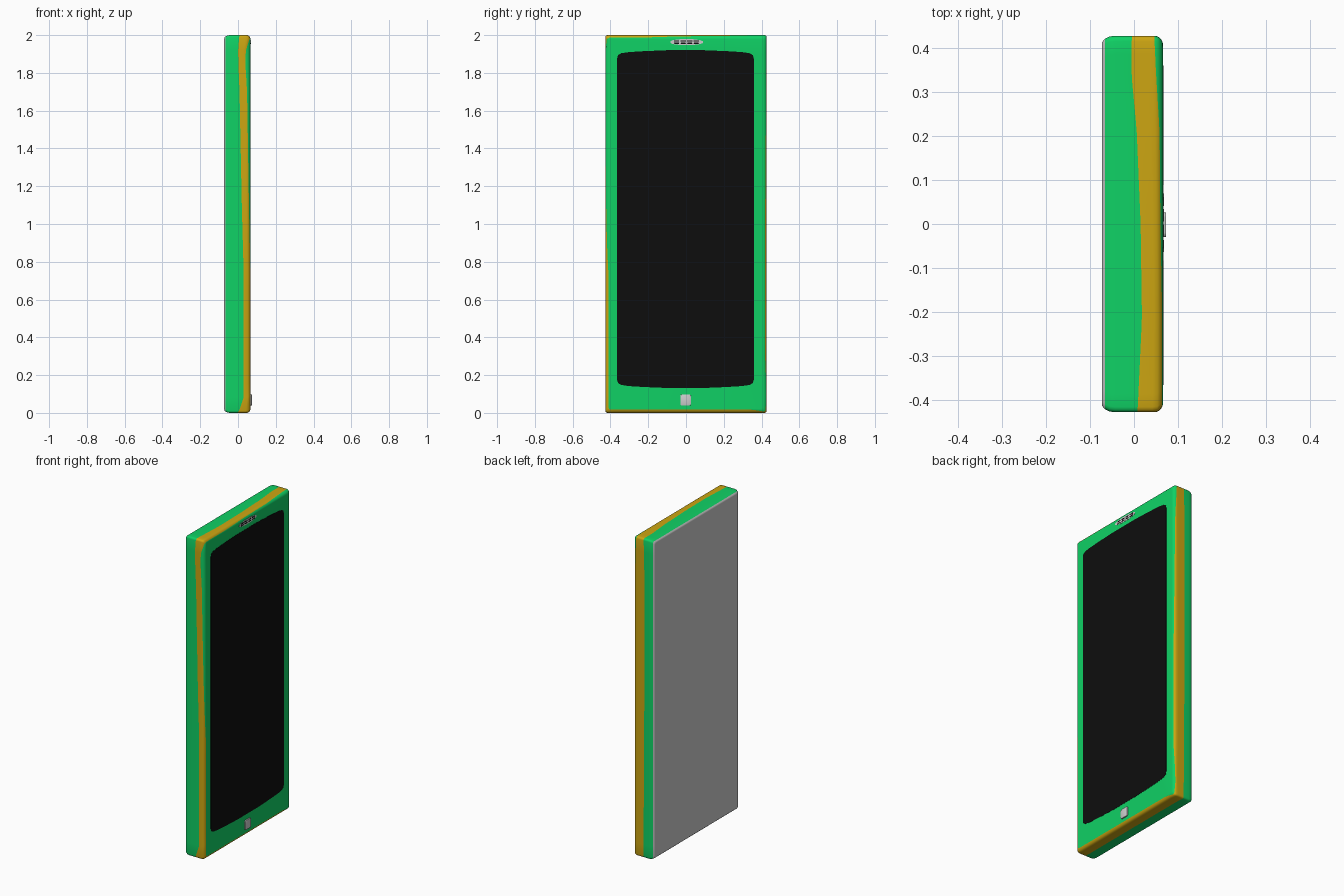
import bpy, bmesh, math

if "Cube" in bpy.data.objects:
    bpy.data.objects.remove(bpy.data.objects["Cube"])

HY, H = 0.427, 2.0           # half width, height
XB, XF = -0.066, 0.066       # back and front of the shell


def mat(name, c):
    m = bpy.data.materials.new(name)
    m.diffuse_color = (*c, 1)
    m.use_nodes = True
    m.node_tree.nodes["Principled BSDF"].inputs["Base Color"].default_value = m.diffuse_color
    return m


GREEN = mat("green", (0.005, 0.64, 0.13))
GOLD = mat("gold", (0.61, 0.38, 0.006))
BLACK = mat("black", (0.004, 0.004, 0.004))
GREY = mat("light_grey", (0.6, 0.6, 0.6))


def finish(bm, name, mats):
    bmesh.ops.recalc_face_normals(bm, faces=bm.faces)
    me = bpy.data.meshes.new(name)
    bm.to_mesh(me)
    bm.free()
    for m in mats:
        me.materials.append(m)
    ob = bpy.data.objects.new(name, me)
    bpy.context.collection.objects.link(ob)
    bpy.context.view_layer.objects.active = ob
    ob.select_set(True)
    bpy.ops.object.shade_smooth_by_angle(angle=math.radians(35))
    ob.select_set(False)
    return ob


# wavy gold band: (perimeter position, x start, x end)
# 0-1 front side upward, 1-2 top, 2-3 rear side downward, 3-4 bottom
BAND = [(0, 0, .0655), (.03, .03, .0655), (.37, .03, .0655), (.55, .02, .058),
        (.85, .008, .048), (.95, 0, .036), (.98, .002, .055), (1, .008, .064),
        (1.25, .018, .064), (1.5, .015, .060), (1.75, .006, .058),
        (1.9, -.006, .05), (2, -.005, .046), (2.1, -.01, .056),
        (2.5, -.01, .062), (2.85, -.006, .062), (2.95, -.004, .054),
        (3, -.004, .06), (3.06, 0, .0655), (4, 0, .0655)]


def band(s):
    for (a, l0, h0), (b, l1, h1) in zip(BAND, BAND[1:]):
        if s <= b:
            t = (s - a) / (b - a)
            return l0 + (l1 - l0) * t, h0 + (h1 - h0) * t
    return BAND[-1][1:]


def perimeter(n=28, r=0.012):
    """Outline points (s, y, z) of the case with small round corners."""
    pts = []
    corners = [(-HY, 0), (-HY, H), (HY, H), (HY, 0), (-HY, 0)]
    for k in range(4):
        (y0, z0), (y1, z1) = corners[k], corners[k + 1]
        ln = abs(y1 - y0) + abs(z1 - z0)
        for i in range(n + 1):
            d = r + (ln - 2 * r) * i / n
            t = d / ln
            pts.append((k + t, y0 + (y1 - y0) * t, z0 + (z1 - z0) * t))
        uy, uz = (y1 - y0) / ln, (z1 - z0) / ln
        cy, cz = y1 - uy * r + uz * r, z1 - uz * r - uy * r
        for a in (30, 60):
            c, q = math.cos(math.radians(a)), math.sin(math.radians(a))
            pts.append((k + 1, cy + r * (uy * q - uz * c), cz + r * (uz * q + uy * c)))
    return pts


def inset(x):
    if x > .046:
        return .022 * (1 - math.sqrt(max(0, 1 - ((x - .046) / .02) ** 2)))
    if x < -.043:
        return .022 * (1 - math.sqrt(max(0, 1 - ((x + .043) / .032) ** 2)))
    return 0


def place(bm, x, y, z, d):
    return bm.verts.new((x, y * (HY - d) / HY, 1 + (z - 1) * (1 - d)))


def skin(bm, cols, colour):
    for i, a in enumerate(cols):
        b = cols[(i + 1) % len(cols)]
        for j in range(len(a) - 1):
            f = bm.faces.new((a[j], b[j], b[j + 1], a[j + 1]))
            f.material_index = colour(j)


# case shell with the gold band as its own faces
OUT = perimeter()
bm = bmesh.new()
cols = []
for s, y, z in OUT:
    lo, hi = band(s)
    xs = [XB, -.055, -.043, lo]
    xs += [lo + (hi - lo) * f for f in (.6, .8, .92, 1)]
    xs += [hi + (XF - hi) * f for f in (.4, .75, .93, 1)]
    cols.append([place(bm, x, y, z, inset(x)) for x in xs])
skin(bm, cols, lambda j: 1 if 3 <= j < 7 else 0)
bm.faces.new([c[-1] for c in cols])
finish(bm, "case", [GREEN, GOLD])

# back panel
bm = bmesh.new()
cols = [[place(bm, x, y, z, d) for x, d in
         ((XB, inset(XB)), (-.070, .011), (-.0725, .015), (-.073, .02))] for s, y, z in OUT]
skin(bm, cols, lambda j: 0)
bm.faces.new([c[-1] for c in cols])
finish(bm, "back_panel", [GREY])


def plate(name, outline, x0, x1, m, bevel=0):
    """Extrude a (y, z) outline along x."""
    bm = bmesh.new()
    f = bm.faces.new([bm.verts.new((x0, y, z)) for y, z in outline])
    ext = bmesh.ops.extrude_face_region(bm, geom=[f])
    top = [v for v in ext["geom"] if isinstance(v, bmesh.types.BMVert)]
    bmesh.ops.translate(bm, verts=top, vec=(x1 - x0, 0, 0))
    if bevel:
        es = [e for e in bm.edges if any(v.co.x > (x0 + x1) / 2 for v in e.verts)]
        bmesh.ops.bevel(bm, geom=es, offset=bevel, segments=2, affect='EDGES', profile=.5)
    return finish(bm, name, [m])


def mirrored(quarter, cy, cz):
    """Full outline from one quarter, listed from the right side to the top."""
    q = quarter
    pts = q + [(-y, z) for y, z in q[::-1]]
    pts += [(-y, -z) for y, z in q] + [(y, -z) for y, z in q[::-1]]
    return [(cy + y, cz + z) for y, z in pts]


# screen with softly bowed ends
plate("screen", mirrored([(.362, .85), (.357, .868), (.34, .878), (.30, .884),
                          (.22, .889), (.10, .894)], -.003, 1.026), XF - .001, XF + .001, BLACK)

# earpiece with dark slots
plate("earpiece", mirrored([(.086, .005), (.07, .011), (.03, .016)], .003, 1.963),
      XF - .001, XF + .001, GREY)
for i, (cy, w) in enumerate([(-.05, .014), (-.015, .014), (.02, .014), (.055, .014)]):
    for dz in (-.006, .006):
        plate(f"earpiece_slot_{i}", mirrored([(w, .002), (w - .003, .003)], cy, 1.963 + dz),
              XF, XF + .002, BLACK)

# home button
plate("home_button", mirrored([(.028, .022), (.026, .027), (.02, .03)], -.002, .068),
      XF - .002, .073, GREY, .002)
